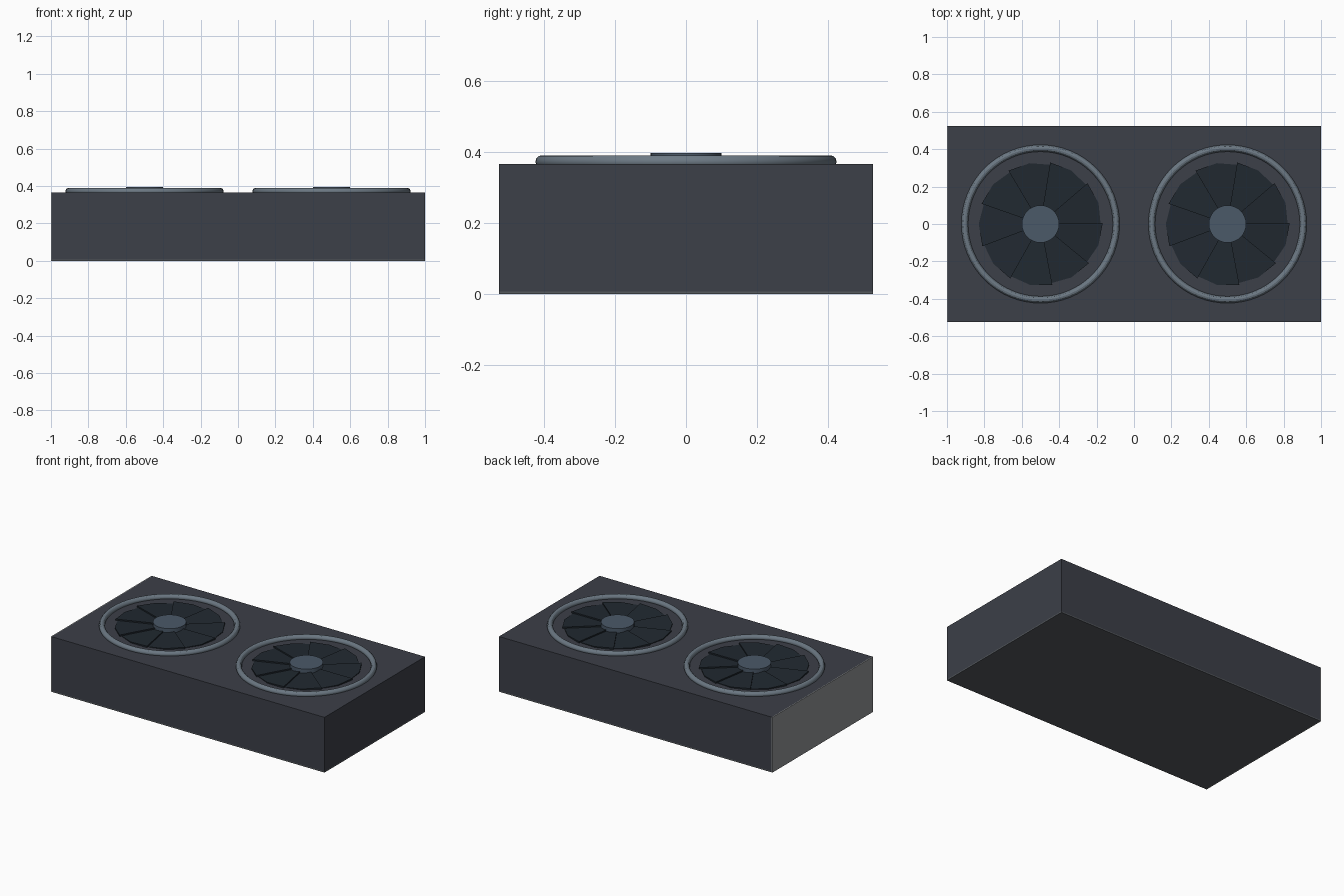
import bpy, bmesh, math

if "Cube" in bpy.data.objects:
    bpy.data.objects.remove(bpy.data.objects["Cube"])

LENGTH, WIDTH, TOP = 2.0, 1.05, 0.365
BLADES = 9


def material(name, rgb):
    m = bpy.data.materials.new(name)
    m.diffuse_color = (*rgb, 1)
    m.use_nodes = True
    m.node_tree.nodes["Principled BSDF"].inputs["Base Color"].default_value = m.diffuse_color
    return m


shell = material("dark_shell", (0.045, 0.05, 0.065))
plate = material("back_plate", (0.09, 0.10, 0.11))
steel = material("bracket_steel", (0.28, 0.29, 0.30))
trim = material("ring_trim", (0.15, 0.19, 0.23))
black = material("blade_black", (0.015, 0.022, 0.03))
cap = material("hub_cap", (0.07, 0.10, 0.14))


def box(name, lo, hi, mat):
    bpy.ops.mesh.primitive_cube_add(size=1, location=[(a + b) / 2 for a, b in zip(lo, hi)])
    ob = bpy.context.object
    ob.name = name
    ob.scale = [b - a for a, b in zip(lo, hi)]
    bpy.ops.object.transform_apply(location=False, rotation=False)
    ob.data.materials.append(mat)


def polar(r, deg, z):
    a = math.radians(deg)
    return (r * math.cos(a), r * math.sin(a), z)


def fan_blades(name, x):
    # Overlapping pitched blades, each with a raised leading corner
    bm = bmesh.new()
    for i in range(BLADES):
        a = i * 360 / BLADES
        top = [polar(0.08, a + 2, 0.376), polar(0.08, a - 44, 0.367),
               polar(0.322, a - 41, 0.367), polar(0.33, a - 20, 0.371),
               polar(0.333, a + 1, 0.376)]
        upper = [bm.verts.new(p) for p in top]
        lower = [bm.verts.new((p[0], p[1], p[2] - 0.01)) for p in top]
        bm.faces.new(upper)
        bm.faces.new(lower[::-1])
        for j in range(5):
            k = (j + 1) % 5
            bm.faces.new((upper[j], lower[j], lower[k], upper[k]))
    bmesh.ops.recalc_face_normals(bm, faces=bm.faces)
    me = bpy.data.meshes.new(name)
    bm.to_mesh(me)
    bm.free()
    ob = bpy.data.objects.new(name, me)
    ob.location.x = x
    me.materials.append(black)
    bpy.context.collection.objects.link(ob)


def fan(side, x):
    # Rounded surround ring
    bpy.ops.mesh.primitive_torus_add(location=(x, 0, 0.372), major_radius=0.405,
                                     minor_radius=0.018, major_segments=64, minor_segments=12)
    ring = bpy.context.object
    ring.name = side + "_fan_ring"
    ring.data.materials.append(trim)
    bpy.ops.object.shade_smooth_by_angle()
    # Central hub
    bpy.ops.mesh.primitive_cylinder_add(vertices=32, radius=0.1, depth=0.035,
                                        location=(x, 0, 0.3785))
    hub = bpy.context.object
    hub.name = side + "_fan_hub"
    hub.data.materials.append(cap)
    bpy.ops.object.shade_smooth_by_angle()
    fan_blades(side + "_fan_blades", x)


# Casing with back plate underneath and end bracket on the left
W = WIDTH / 2
box("casing", (-0.994, -W, 0.008), (1, W, TOP), shell)
box("back_plate", (-0.994, -W, 0), (1, W, 0.008), plate)
box("end_bracket", (-1, -W, 0), (-0.994, W, TOP), steel)

for side, x in (("left", -0.5), ("right", 0.5)):
    fan(side, x)
